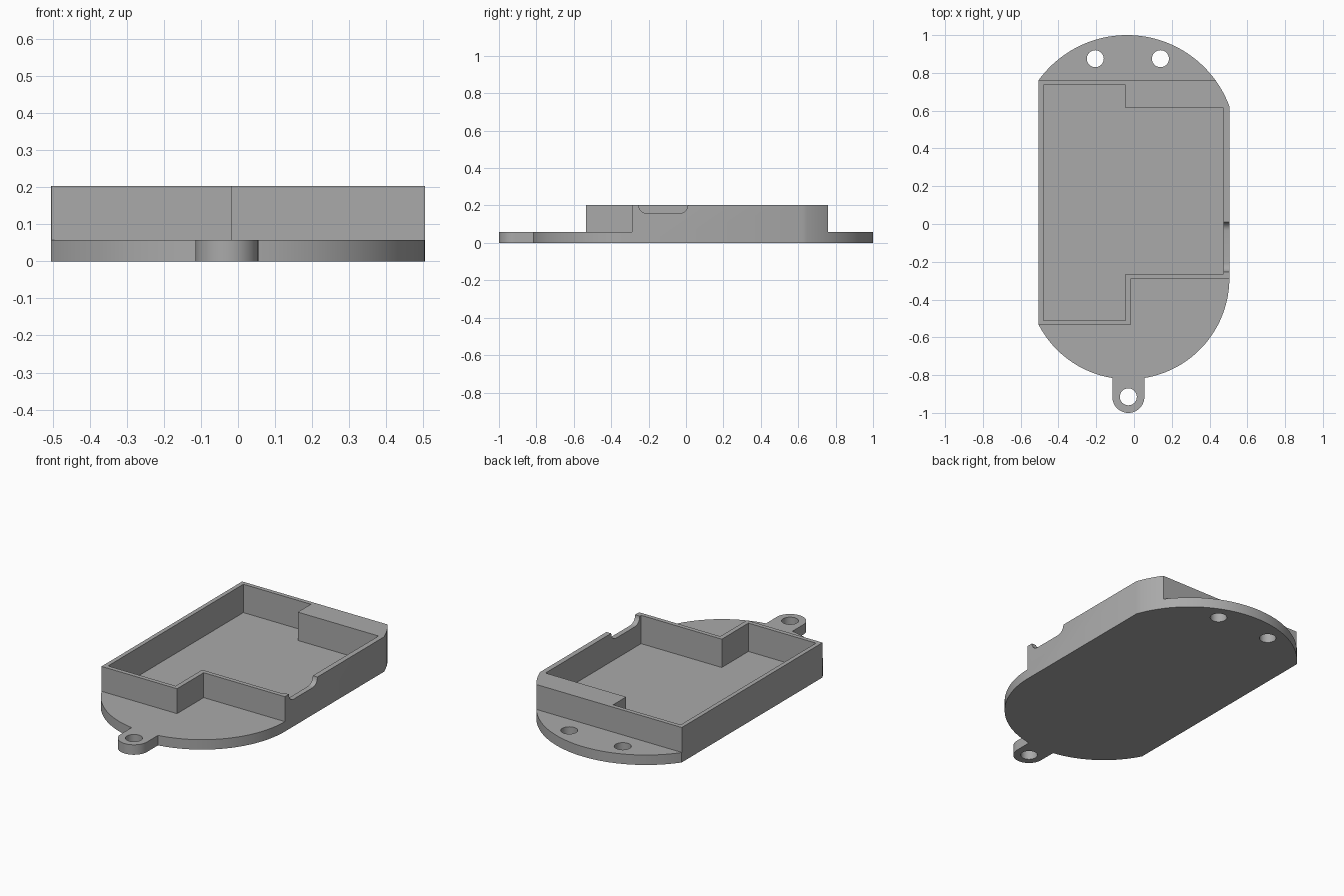
import bpy
import bmesh
from math import acos, asin, cos, sin, pi, radians

cube = bpy.data.objects.get("Cube")
if cube:
    bpy.data.objects.remove(cube, do_unlink=True)

grey = bpy.data.materials.new("plain grey")
grey.use_nodes = True
colour = (0.4, 0.4, 0.4, 1)
grey.diffuse_color = colour
grey.node_tree.nodes["Principled BSDF"].inputs["Base Color"].default_value = colour

HALF, TOP, PLATE, FLOOR = 0.505, 0.203, 0.058, 0.038


def arc(cx, cy, r, start, end, steps):
    angles = [start + (end - start) * i / steps for i in range(steps + 1)]
    return [(cx + r * cos(a), cy + r * sin(a)) for a in angles]


def prism(name, points, low, high, along_x=False):
    """Extrude a 2D outline along z, or a (y, z) outline along x."""
    place = (lambda p, h: (h, *p)) if along_x else (lambda p, h: (*p, h))
    bm = bmesh.new()
    face = bm.faces.new([bm.verts.new(place(p, low)) for p in points])
    grown = bmesh.ops.extrude_face_region(bm, geom=[face])["geom"]
    step = place((0, 0), high - low)
    bmesh.ops.translate(bm, vec=step,
                        verts=[v for v in grown if isinstance(v, bmesh.types.BMVert)])
    bmesh.ops.recalc_face_normals(bm, faces=bm.faces)
    mesh = bpy.data.meshes.new(name)
    bm.to_mesh(mesh)
    bm.free()
    mesh.materials.append(grey)
    obj = bpy.data.objects.new(name, mesh)
    bpy.context.collection.objects.link(obj)
    return obj


# Outline: wide back arc, straight sides, front arc with a hanging tab
back_x, back_y, back_r = -0.037, 0.422, 0.578
mid, front_y, front_r = -0.03, -0.287, 0.535
tab_y, tab_r = -0.915, 0.085
tab_angle = asin(tab_r / front_r)
outline = arc(back_x, back_y, back_r, acos((HALF - back_x) / back_r),
              acos((-HALF - back_x) / back_r), 48)
outline += arc(mid, front_y, front_r, 2 * pi - acos((-HALF - mid) / front_r),
               1.5 * pi - tab_angle, 24)
outline += arc(mid, tab_y, tab_r, pi, 2 * pi, 24)
outline += arc(mid, front_y, front_r, 1.5 * pi + tab_angle, 2 * pi, 32)
tray = prism("tray_body", outline, 0, TOP)

# Shelves in front of and behind the raised walls
cutters = [
    prism("front_shelf_cutter", [(-1, -0.535), (-0.018, -0.535), (-0.018, -0.29),
                                 (1, -0.29), (1, -2), (-1, -2)], PLATE, 1),
    prism("back_shelf_cutter", [(-1, 0.76), (1, 0.76), (1, 2), (-1, 2)], PLATE, 1),
]

# Stepped pocket
cutters.append(prism("pocket_cutter", [
    (-0.48, -0.51), (-0.045, -0.51), (-0.045, -0.265), (0.475, -0.265),
    (0.475, 0.615), (-0.045, 0.615), (-0.045, 0.735), (-0.48, 0.735)], FLOOR, 1))

# Through holes
for name, x, y in (("back_hole_a", -0.205, 0.875), ("back_hole_b", 0.14, 0.875),
                   ("tab_hole", mid, tab_y)):
    cutters.append(prism(name + "_cutter", arc(x, y, 0.045, 0, 2 * pi, 32)[:-1], -1, 1))

# Rounded cable notch in the left wall
r = 0.045
notch = [(-0.253, 1)] + arc(-0.208, TOP, r, pi, 1.5 * pi, 8)
notch += arc(-0.035, TOP, r, 1.5 * pi, 2 * pi, 8) + [(0.01, 1)]
cutters.append(prism("notch_cutter", notch, 0.45, 1, along_x=True))

# Carve, then drop the cutters
bpy.ops.object.select_all(action="DESELECT")
tray.select_set(True)
bpy.context.view_layer.objects.active = tray
for cutter in cutters:
    cutter.hide_render = True
    mod = tray.modifiers.new(cutter.name, "BOOLEAN")
    mod.operation, mod.solver, mod.object = "DIFFERENCE", "EXACT", cutter
    bpy.ops.object.modifier_apply(modifier=mod.name)
    bpy.data.objects.remove(cutter, do_unlink=True)
bpy.ops.object.shade_smooth_by_angle(angle=radians(25))
